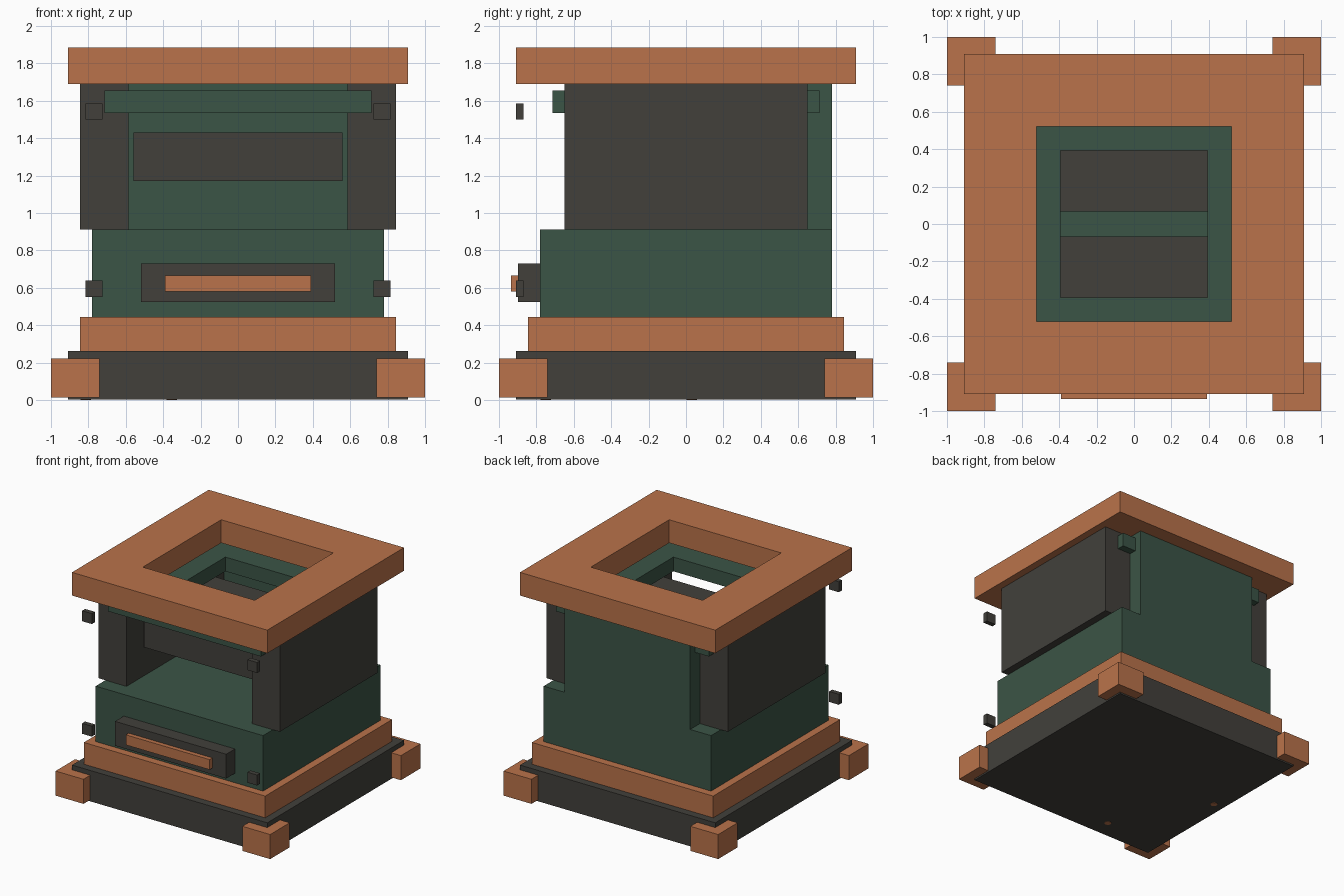
import bpy
import bmesh

cube = bpy.data.objects.get("Cube")
if cube:
    bpy.data.objects.remove(cube, do_unlink=True)


def make_material(name, rgb):
    mat = bpy.data.materials.new(name)
    mat.use_nodes = True
    color = (*rgb, 1.0)
    mat.diffuse_color = color
    bsdf = next(n for n in mat.node_tree.nodes if n.type == "BSDF_PRINCIPLED")
    bsdf.inputs["Base Color"].default_value = color
    return mat


copper = make_material("copper", (0.49, 0.171, 0.069))
green = make_material("dark green", (0.044, 0.089, 0.061))
iron = make_material("dark iron", (0.054, 0.051, 0.044))


def finish(name, bm, mat):
    bmesh.ops.recalc_face_normals(bm, faces=bm.faces)
    mesh = bpy.data.meshes.new(name)
    bm.to_mesh(mesh)
    bm.free()
    mesh.materials.append(mat)
    obj = bpy.data.objects.new(name, mesh)
    bpy.context.collection.objects.link(obj)
    return obj


def box(name, mat, xs, ys, zs):
    """Box between the given limits on each axis."""
    bm = bmesh.new()
    bmesh.ops.create_cube(bm, size=1)
    for v in bm.verts:
        for axis, (low, high) in enumerate((xs, ys, zs)):
            v.co[axis] = low if v.co[axis] < 0 else high
    return finish(name, bm, mat)


def slab(name, mat, half, zs):
    """Centred square block."""
    return box(name, mat, (-half, half), (-half, half), zs)


def frame(name, mat, outer, inner, zs):
    """Square slab with a centred square hole."""
    bm = bmesh.new()
    corners = ((-1, -1), (1, -1), (1, 1), (-1, 1))
    section = ((outer, zs[0]), (outer, zs[1]), (inner, zs[1]), (inner, zs[0]))
    loops = [[bm.verts.new((x * r, y * r, z)) for x, y in corners]
             for r, z in section]
    for i in range(4):
        a, b = loops[i], loops[(i + 1) % 4]
        for j in range(4):
            k = (j + 1) % 4
            bm.faces.new((a[j], a[k], b[k], b[j]))
    return finish(name, bm, mat)


def disc(name, mat, x, y, radius, zs):
    bm = bmesh.new()
    bmesh.ops.create_cone(bm, cap_ends=True, segments=16, radius1=radius,
                          radius2=radius, depth=zs[1] - zs[0])
    bmesh.ops.translate(bm, verts=bm.verts, vec=(x, y, sum(zs) / 2))
    return finish(name, bm, mat)


def span(side, low, high):
    """Mirror an interval to the chosen side of the centre."""
    return tuple(sorted((side * low, side * high)))


# Stacked base and lower body
slab("base", iron, 0.91, (0.002, 0.262))
slab("base_trim", copper, 0.845, (0.262, 0.445))
slab("lower_body", green, 0.78, (0.445, 0.912))

# Open upper chamber
FLOOR, CEILING = 0.912, 1.69
box("back_wall", green, (-0.585, 0.585), (0.65, 0.78), (FLOOR, CEILING))
frame("chamber_collar", green, 0.713, 0.392, (1.535, 1.655))
frame("top_frame", copper, 0.91, 0.522, (CEILING, 1.885))

# Drawer with handle
box("drawer", iron, (-0.518, 0.518), (-0.897, -0.78), (0.525, 0.73))
box("drawer_handle", copper, (-0.39, 0.39), (-0.935, -0.89), (0.58, 0.665))

for side, label in ((1, "left"), (-1, "right")):
    # Side walls, feet and front studs
    box(label + "_wall", iron, span(side, 0.585, 0.845), (-0.65, 0.65),
        (FLOOR, CEILING))
    for depth, end in ((-1, "front"), (1, "back")):
        box(f"{end}_{label}_foot", copper, span(side, 0.74, 1.0),
            span(depth, 0.74, 1.0), (0.015, 0.222))
    for z, level in ((0.595, "lower"), (1.543, "upper")):
        box(f"{level}_{label}_stud", iron, span(side, 0.725, 0.815),
            (-0.91, -0.87), (z - 0.044, z + 0.044))

# Pair of inner plates with a gap between them
for depth, end in ((-1, "front"), (1, "back")):
    box(end + "_inner_plate", iron, (-0.56, 0.56), span(depth, 0.066, 0.45),
        (1.172, 1.43))

# Small plugs under the base
for x, y in ((-0.355, -0.75), (-0.815, 0.03)):
    disc("base_plug", copper, x, y, 0.028, (0, 0.006))
